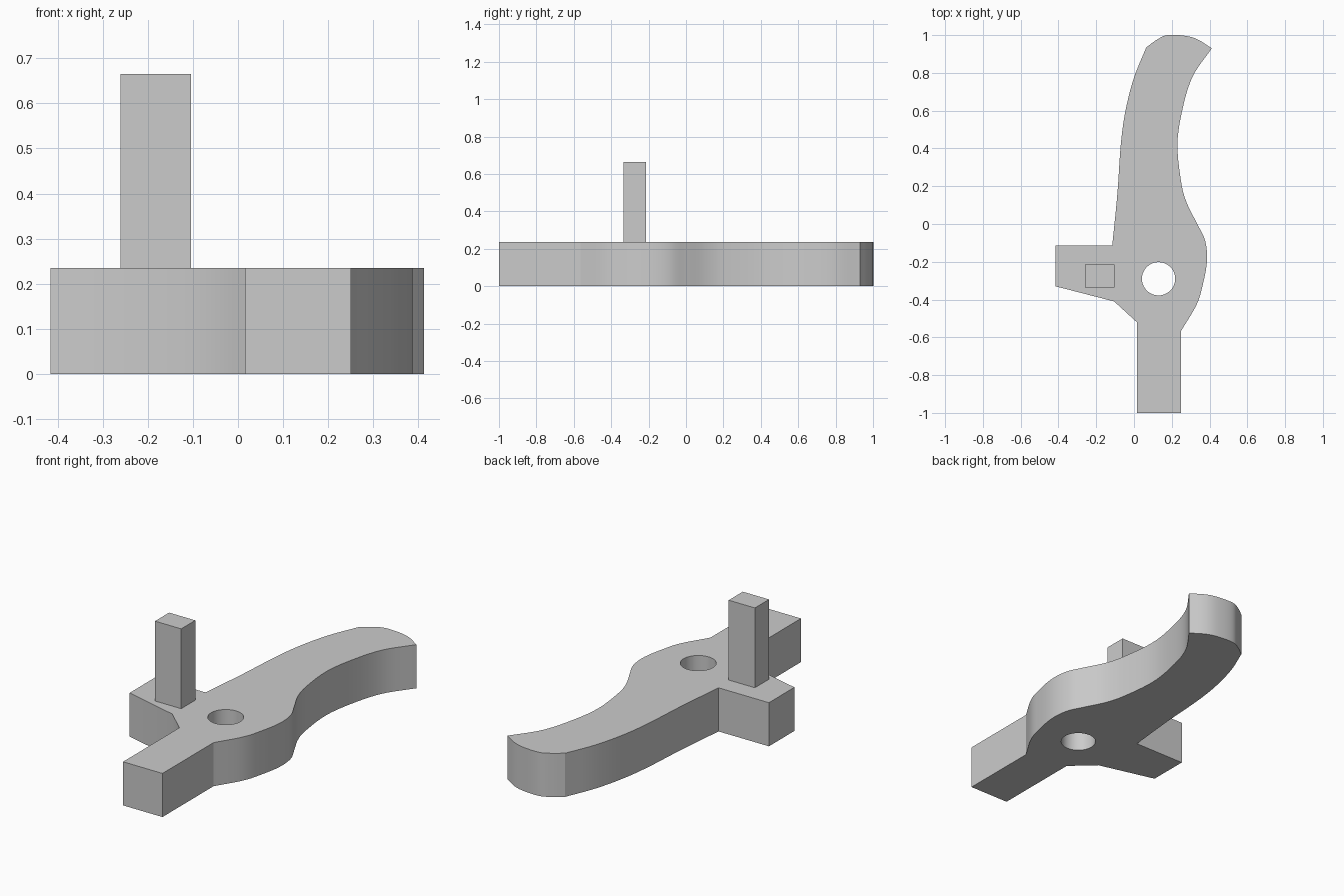
import bpy, bmesh, math
from mathutils import Vector

cube = bpy.data.objects.get("Cube")
if cube:
    bpy.data.objects.remove(cube, do_unlink=True)

THICK = 0.235

grey = bpy.data.materials.new("plain grey")
grey.use_nodes = True
grey.diffuse_color = (0.6, 0.6, 0.6, 1)
grey.node_tree.nodes["Principled BSDF"].inputs["Base Color"].default_value = (0.6, 0.6, 0.6, 1)


def smooth_path(points, steps=5):
    """Run a smooth curve through the given points."""
    pts = [Vector(p) for p in points]
    pts = [2 * pts[0] - pts[1]] + pts + [2 * pts[-1] - pts[-2]]
    out = []
    for a, b, c, d in zip(pts, pts[1:], pts[2:], pts[3:]):
        for i in range(steps):
            t = i / steps
            out.append(0.5 * (2 * b + (c - a) * t + (2 * a - 5 * b + 4 * c - d) * t**2
                              + (3 * b - a - 3 * c + d) * t**3))
    return out + [pts[-2]]


def prism(name, outline, z0, z1):
    """Extrude a flat outline from z0 up to z1."""
    bm = bmesh.new()
    face = bm.faces.new([bm.verts.new((p[0], p[1], z0)) for p in outline])
    top = bmesh.ops.extrude_face_region(bm, geom=[face])["geom"]
    bmesh.ops.translate(bm, vec=(0, 0, z1 - z0),
                        verts=[v for v in top if isinstance(v, bmesh.types.BMVert)])
    bmesh.ops.recalc_face_normals(bm, faces=bm.faces[:])
    mesh = bpy.data.meshes.new(name)
    bm.to_mesh(mesh)
    bm.free()
    mesh.materials.append(grey)
    obj = bpy.data.objects.new(name, mesh)
    bpy.context.collection.objects.link(obj)
    return obj


# Lever plate: straight stem and side tab, curved hub and hooked arm
stem = [(0.015, -1), (0.25, -1)]
inner_edge = smooth_path([(0.25, -0.565), (0.33, -0.43), (0.362, -0.33), (0.386, -0.2),
                          (0.377, -0.09), (0.335, 0), (0.28, 0.11), (0.25, 0.22),
                          (0.23, 0.42), (0.255, 0.6), (0.31, 0.78), (0.412, 0.93)])
tip = smooth_path([(0.412, 0.93), (0.335, 0.978), (0.265, 0.997), (0.175, 1),
                   (0.12, 0.975), (0.065, 0.935)])
outer_edge = smooth_path([(0.065, 0.935), (0, 0.775), (-0.045, 0.6), (-0.07, 0.42),
                          (-0.088, 0.16), (-0.115, -0.113)])
tab = [(-0.415, -0.113), (-0.415, -0.33), (-0.105, -0.41), (0.015, -0.52)]
lever = prism("lever_plate", stem + inner_edge + tip[1:] + outer_edge[1:] + tab, 0, THICK)

# Pivot hole cut right through the hub
circle = [(0.13 + 0.088 * math.cos(a), -0.29 + 0.088 * math.sin(a))
          for a in (math.tau * i / 48 for i in range(48))]
cutter = prism("pivot_hole_cutter", circle, -0.1, THICK + 0.1)
cutter.hide_render = True
cutter.hide_set(True)
hole = lever.modifiers.new("pivot_hole", "BOOLEAN")
hole.operation = "DIFFERENCE"
hole.solver = "EXACT"
hole.object = cutter

# Apply the cut, then smooth the curved walls
bpy.ops.object.select_all(action="DESELECT")
bpy.context.view_layer.objects.active = lever
lever.select_set(True)
bpy.ops.object.modifier_apply(modifier=hole.name)
bpy.data.objects.remove(cutter, do_unlink=True)
bpy.ops.object.shade_smooth_by_angle(angle=math.radians(30))

# Upright peg on the side tab
prism("upright_peg", [(-0.26, -0.335), (-0.104, -0.335), (-0.104, -0.215), (-0.26, -0.215)],
      THICK, 0.665)
